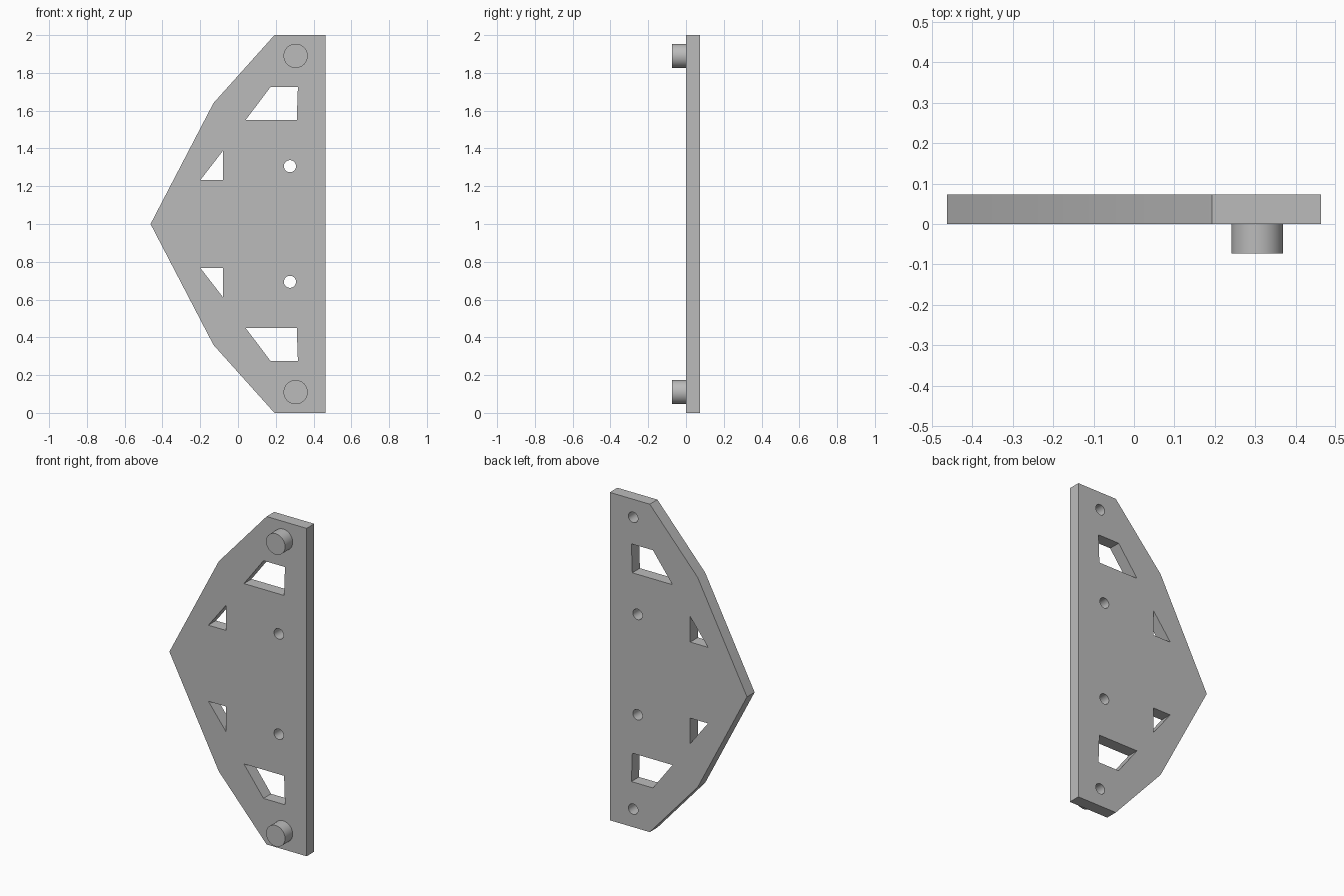
import bpy
import bmesh
from math import cos, sin, tau

cube = bpy.data.objects.get("Cube")
if cube:
    bpy.data.objects.remove(cube)

THICK = 0.0735          # plate thickness, also the peg length
PEG_X, PEG_Z = 0.305, 1.89
BOLT_X, BOLT_Z = 0.275, 1.306
HOLE_R, PEG_R = 0.032, 0.064

grey = bpy.data.materials.new("grey")
grey.use_nodes = True
grey.diffuse_color = (0.5, 0.5, 0.5, 1)
grey.node_tree.nodes["Principled BSDF"].inputs["Base Color"].default_value = (0.5, 0.5, 0.5, 1)


def circle(x, z, r, n=48):
    return [(x + r * cos(tau * i / n), z + r * sin(tau * i / n)) for i in range(n)]


def flip(points):
    """Mirror an outline about the mid height."""
    return [(x, 2 - z) for x, z in reversed(points)]


def prism(bm, points, y0, y1):
    """Extrude an x-z outline from y0 to y1."""
    face = bm.faces.new([bm.verts.new((x, y0, z)) for x, z in points])
    ext = bmesh.ops.extrude_face_region(bm, geom=[face])
    verts = [v for v in ext["geom"] if isinstance(v, bmesh.types.BMVert)]
    bmesh.ops.translate(bm, verts=verts, vec=(0, y1 - y0, 0))


def make(name, outlines, y0, y1):
    bm = bmesh.new()
    for points in outlines:
        prism(bm, points, y0, y1)
    bmesh.ops.recalc_face_normals(bm, faces=bm.faces)
    mesh = bpy.data.meshes.new(name)
    bm.to_mesh(mesh)
    bm.free()
    mesh.materials.append(grey)
    obj = bpy.data.objects.new(name, mesh)
    bpy.context.collection.objects.link(obj)
    return obj


def smooth(obj):
    bpy.ops.object.select_all(action="DESELECT")
    obj.select_set(True)
    bpy.context.view_layer.objects.active = obj
    bpy.ops.object.shade_smooth_by_angle()


# Plate outline, from the tip up the slanted edge and down the straight one
upper_edge = [(-0.463, 1), (-0.13, 1.64), (0.193, 2), (0.463, 2)]
plate = make("plate", [upper_edge + flip(upper_edge)[:-1]], 0, THICK)

# Windows, bolt holes and the holes behind the pegs
window = [(0.04, 1.55), (0.311, 1.55), (0.317, 1.725), (0.172, 1.725)]
triangle = [(-0.2, 1.232), (-0.08, 1.232), (-0.08, 1.387)]
upper_cuts = [window, triangle,
              circle(BOLT_X, BOLT_Z, HOLE_R), circle(PEG_X, PEG_Z, HOLE_R)]
cutter = make("hole_cutter", upper_cuts + [flip(c) for c in upper_cuts], -0.05, 0.15)

cut = plate.modifiers.new("holes", "BOOLEAN")
cut.operation = "DIFFERENCE"
cut.solver = "EXACT"
cut.object = cutter
bpy.context.view_layer.objects.active = plate
plate.select_set(True)
bpy.ops.object.modifier_apply(modifier=cut.name)
bpy.data.objects.remove(cutter)
smooth(plate)

# Round pegs on the front
for name, z in (("upper_peg", PEG_Z), ("lower_peg", 2 - PEG_Z)):
    smooth(make(name, [circle(PEG_X, z, PEG_R)], -THICK, 0))
